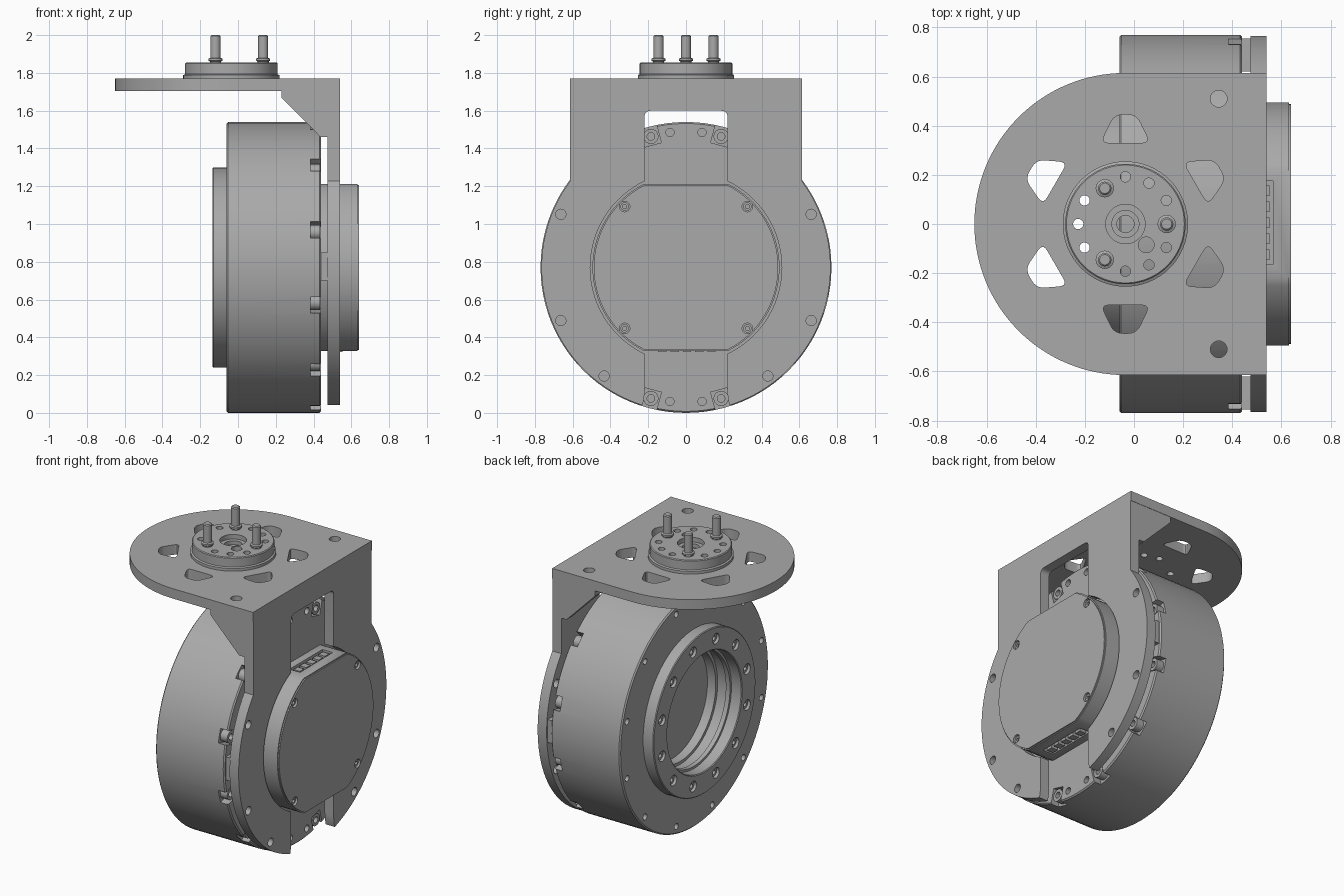
import bpy, bmesh
from math import pi, sin, cos, radians, asin, sqrt
from mathutils import Matrix, Vector

cube = bpy.data.objects.get("Cube")
if cube:
    bpy.data.objects.remove(cube, do_unlink=True)

grey = bpy.data.materials.new("machined_grey")
grey.use_nodes = True
COLOR = (0.4, 0.4, 0.4, 1)
grey.diffuse_color = COLOR
grey.node_tree.nodes["Principled BSDF"].inputs["Base Color"].default_value = COLOR

AXLE = 0.77        # height of the motor axis
HUB = -0.035       # x of the top hub axis


# ---- helpers ----
def at_x(y=0, z=AXLE):
    """Local z runs along world x."""
    return Matrix.Translation((0, y, z)) @ Matrix.Rotation(pi / 2, 4, 'Y')


def at_z(x=HUB, y=0):
    return Matrix.Translation((x, y, 0))


def polar(r, deg, cu=0, cv=0):
    return cu + r * cos(radians(deg)), cv + r * sin(radians(deg))


def arc(r, a, b, n, cu=0, cv=0):
    return [polar(r, a + (b - a) * i / n, cu, cv) for i in range(n + 1)]


def rounded(pts, r, n=5):
    out = []
    for i, p in enumerate(pts):
        p = Vector(p)
        a = p + (Vector(pts[i - 1]) - p).normalized() * r
        b = p + (Vector(pts[(i + 1) % len(pts)]) - p).normalized() * r
        for k in range(n + 1):
            t = k / n
            out.append(a * (1 - t) ** 2 + p * 2 * t * (1 - t) + b * t * t)
    return out


def lathe(bm, profile, m, seg=32):
    rings = []
    for r, h in profile:
        count = seg if r > 0 else 1
        rings.append([bm.verts.new(m @ Vector((*polar(r, 360 * k / seg), h)))
                      for k in range(count)])
    for A, B in zip(rings, rings[1:]):
        for k in range(seg):
            q = [A[k % len(A)], A[(k + 1) % len(A)], B[(k + 1) % len(B)], B[k % len(B)]]
            bm.faces.new(list(dict.fromkeys(q)))


def rod(bm, r, lo, hi, m, seg=24):
    lathe(bm, [(0, lo), (r, lo), (r, hi), (0, hi)], m, seg)


def screw(bm, r, base, h, m):
    """Socket head: a rod with a recess in its end."""
    lathe(bm, [(0, base), (r, base), (r, base + h), (r * .5, base + h),
               (r * .5, base + h * .4), (0, base + h * .4)], m, 18)


def prism(bm, pts, axis, lo, hi):
    place = {'X': lambda u, v, w: (w, u, v), 'Y': lambda u, v, w: (u, w, v),
             'Z': lambda u, v, w: (u, v, w)}[axis]
    A, B = [[bm.verts.new(place(u, v, w)) for u, v in pts] for w in (lo, hi)]
    bm.faces.new(A)
    bm.faces.new(B[::-1])
    for k in range(len(pts)):
        j = (k + 1) % len(pts)
        bm.faces.new([A[k], A[j], B[j], B[k]])


def box(bm, lo, hi, m=Matrix()):
    lo, hi = Vector(lo), Vector(hi)
    m = m @ Matrix.Translation((lo + hi) / 2) @ Matrix.Diagonal((*(hi - lo), 1))
    bmesh.ops.create_cube(bm, size=1, matrix=m)


def to_object(name, bm):
    bmesh.ops.recalc_face_normals(bm, faces=bm.faces[:])
    mesh = bpy.data.meshes.new(name)
    bm.to_mesh(mesh)
    bm.free()
    ob = bpy.data.objects.new(name, mesh)
    bpy.context.scene.collection.objects.link(ob)
    return ob


def make(name, bm, cutter=None):
    ob = to_object(name, bm)
    if cutter:
        tool = to_object(name + "_cutter", cutter)
        tool.hide_render = True
        mod = ob.modifiers.new("cut", 'BOOLEAN')
        mod.operation, mod.solver, mod.object = 'DIFFERENCE', 'EXACT', tool
        mod.use_self = True
        deps = bpy.context.evaluated_depsgraph_get()
        mesh = bpy.data.meshes.new_from_object(ob.evaluated_get(deps))
        ob.modifiers.clear()
        ob.data = mesh
        bpy.data.objects.remove(tool, do_unlink=True)
    ob.data.materials.clear()
    ob.data.materials.append(grey)
    ob.data.shade_smooth()
    ob.data.set_sharp_from_angle(angle=radians(30))
    return ob


# ---- motor housing with stepped bore, rim pockets and bolt holes ----
body, holes, screws = bmesh.new(), bmesh.new(), bmesh.new()
lathe(body, [(0, .1), (.365, .1), (.365, .04), (.385, .04), (.385, -.03), (.37, -.03),
             (.37, -.06), (.385, -.06), (.385, -.13), (.39, -.135), (.525, -.135),
             (.53, -.13), (.53, -.06), (.762, -.06), (.77, -.052), (.77, .432),
             (.762, .44), (0, .44)], at_x(), 96)
for k in range(12):
    a = 15 + 30 * k
    box(holes, (.385, .672, -.045), (.5, .85, .045),
        Matrix.Translation((0, 0, AXLE)) @ Matrix.Rotation(radians(a), 4, 'X'))
    screw(screws, .04, .38, .055, at_x(*polar(.718, a, 0, AXLE)))
    rod(holes, .02, -.1, -.03, at_x(*polar(.72, a, 0, AXLE)), 16)
    ring = at_x(*polar(.455, a, 0, AXLE))
    rod(holes, .034, -.2, -.1, ring, 18)
    screw(screws, .028, -.095, -.025, ring)
for y in (-.085, .085):
    for z in (.06, 1.485):
        rod(holes, .022, .40, .5, at_x(y, z), 16)
make("motor_housing", body, holes)

# ---- rear electronics cover with flats, sockets and screws ----
cover, pockets, sockets = bmesh.new(), bmesh.new(), bmesh.new()


def flatted(r, flat):
    a = asin(flat / r) * 180 / pi
    return arc(r, -a, a, 32, 0, AXLE) + arc(r, 180 - a, 180 + a, 32, 0, AXLE)


prism(cover, flatted(.495, .4425), 'X', .43, .632)
for side in (-1, 1):
    z = AXLE + side * .4425
    box(pockets, (.49, -.165, z - .04), (.565, .175, z + .04))
    for k in range(5):
        y = -.125 + k * .065
        box(sockets, (.505, y - .022, z - side * .02 - .025),
            (.552, y + .022, z - side * .02 + .015))
    for y in (-.325, .325):
        rod(pockets, .028, .61, .7, at_x(y, AXLE + side * .3225), 18)
        screw(screws, .022, .60, .03, at_x(y, AXLE + side * .3225))
make("rear_cover", cover, pockets)
make("cable_sockets", sockets)

lid, lid_holes = bmesh.new(), bmesh.new()
prism(lid, flatted(.488, .4365), 'X', .632, .64)
for y in (-.325, .325):
    for z in (-.3225, .3225):
        rod(lid_holes, .028, .6, .7, at_x(y, AXLE + z), 18)
make("rear_cover_lid", lid, lid_holes)
make("screws", screws)

# ---- upright bracket plate ----
plate, cuts = bmesh.new(), bmesh.new()
W, R = .613, .765
a = asin(sqrt(R * R - W * W) / R) * 180 / pi
prism(plate, arc(R, 180 - a, 360 + a, 96, 0, AXLE) + [(W, 1.705), (-W, 1.705)], 'X', .475, .54)
rod(cuts, .507, .4, .6, at_x(), 80)
prism(cuts, rounded([(-.22, 1.6), (.22, 1.6), (.22, .08), (.27, -.1), (-.27, -.1), (-.22, .08)],
                    .035), 'X', .4, .6)
for deg in (23, 157, -23, 203, -53, 233):
    rod(cuts, .027, .4, .6, at_x(*polar(.72, deg, 0, AXLE)))
make("upright_plate", plate, cuts)

# ---- side gussets and spacers ----
extras = bmesh.new()
for s in (-1, 1):
    lo, hi = sorted((s * .55, s * W))
    prism(extras, [(.23, 1.705), (.23, 1.67), (.437, 1.46), (.475, 1.46), (.475, 1.705)],
          'Y', lo, hi)
    lo, hi = sorted((s * .62, s * .755))
    box(extras, (.44, lo, .70), (.475, hi, .85))
make("gussets_and_spacers", extras)


# ---- top plate with rounded end and weight-saving windows ----
def hub_holes(bm):
    rod(bm, .035, 1.6, 1.9, at_z())
    rod(bm, .032, 1.6, 1.9, at_z(.05, -.085))
    for deg in (30, 60, 90, 150, 180, 210, 270, 300, 330):
        rod(bm, .021, 1.6, 1.9, at_z(*polar(.192, deg, HUB)), 16)


top, windows = bmesh.new(), bmesh.new()
prism(top, arc(.615, 90, 270, 64, HUB) + [(.54, -.615), (.54, .615)], 'Z', 1.705, 1.77)
hub_holes(windows)
for k in range(6):
    turn = Matrix.Rotation(radians(30 + 60 * k), 2)
    shape = [turn @ Vector(p) + Vector((HUB, 0))
             for p in ((.33, -.1), (.445, -.045), (.445, .045), (.33, .1))]
    prism(windows, rounded(shape, .035), 'Z', 1.6, 1.9)
for y in (-.51, .51):
    rod(windows, .034, 1.6, 1.9, at_z(.345, y))
make("top_plate", top, windows)

# ---- output hub and pins ----
hub, bores, pins = bmesh.new(), bmesh.new(), bmesh.new()
lathe(hub, [(0, 1.77), (.255, 1.77), (.255, 1.788), (.245, 1.793), (.245, 1.85), (.24, 1.855),
            (.08, 1.855), (.08, 1.825), (.055, 1.825), (.055, 1.80), (0, 1.80)], at_z(), 64)
hub_holes(bores)
make("output_hub", hub, bores)
for deg in (0, 120, 240):
    lathe(pins, [(0, 1.84), (.03, 1.84), (.03, 1.86), (.037, 1.865), (.037, 1.875),
                 (.027, 1.88), (.027, 1.994), (.021, 2), (0, 2)],
          at_z(*polar(.168, deg, HUB)), 24)
make("hub_pins", pins)
